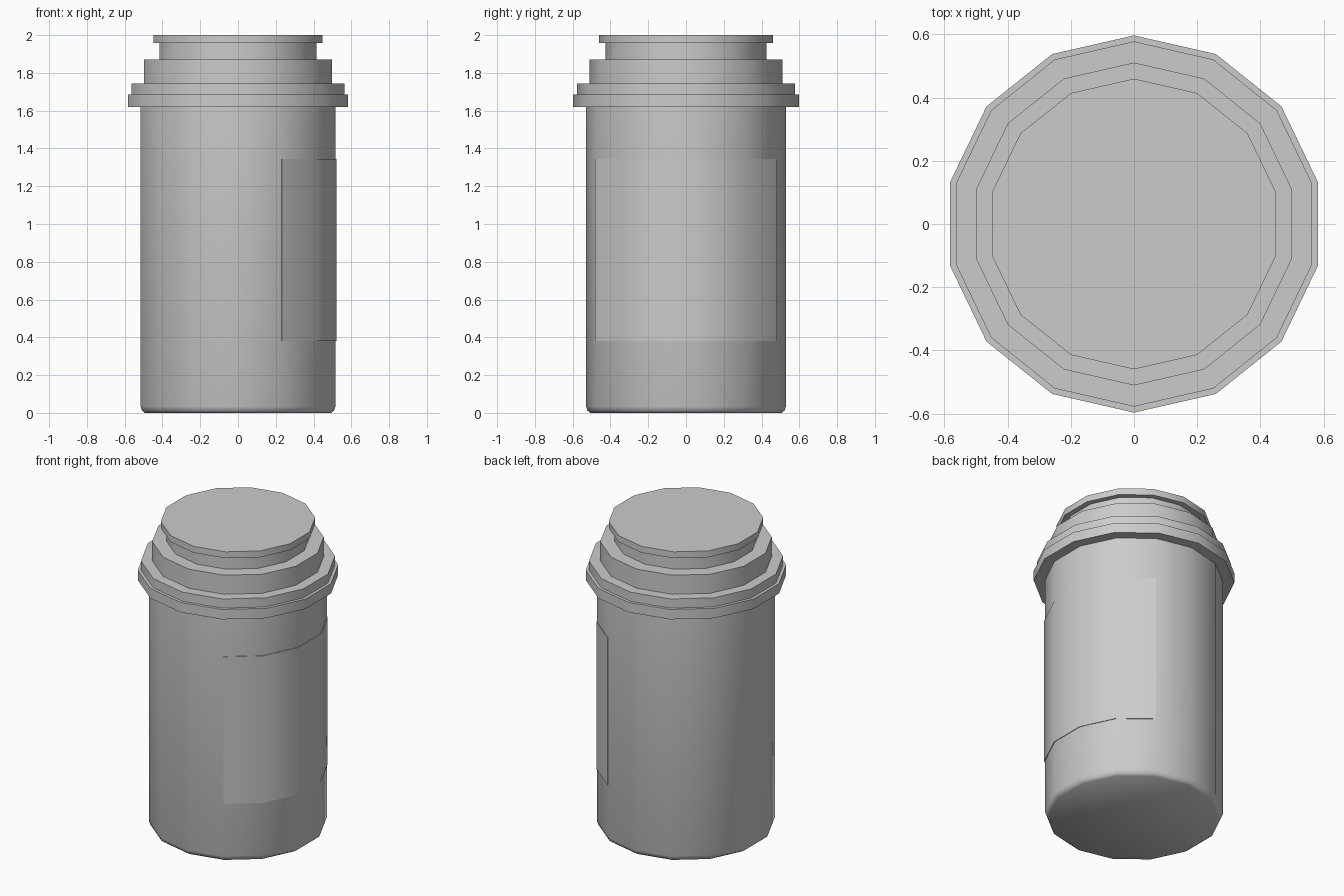
import bpy, bmesh, math

if "Cube" in bpy.data.objects:
    bpy.data.objects.remove(bpy.data.objects["Cube"])

SIDES = 14


def ring_point(i, r, z):
    # corner 0 points along +y, counting towards +x
    a = 2 * math.pi * i / SIDES
    return (r * math.sin(a), r * math.cos(a), z)


def finish(bm, name):
    bmesh.ops.recalc_face_normals(bm, faces=bm.faces)
    mesh = bpy.data.meshes.new(name)
    bm.to_mesh(mesh)
    bm.free()
    obj = bpy.data.objects.new(name, mesh)
    bpy.context.collection.objects.link(obj)
    bpy.ops.object.select_all(action='DESELECT')
    obj.select_set(True)
    bpy.context.view_layer.objects.active = obj
    bpy.ops.object.shade_smooth_by_angle(angle=math.radians(45))
    return obj


def lathe(name, profile):
    """Closed 14-sided solid from a list of (radius, z)."""
    bm = bmesh.new()
    rings = [[bm.verts.new(ring_point(i, r, z)) for i in range(SIDES)] for r, z in profile]
    for a, b in zip(rings, rings[1:]):
        for i in range(SIDES):
            j = (i + 1) % SIDES
            bm.faces.new((a[i], a[j], b[j], b[i]))
    bm.faces.new(rings[0])
    bm.faces.new(rings[-1])
    return finish(bm, name)


# Jar body with a small bottom bevel
lathe("jar_body", [(0.506, 0), (0.521, 0.012), (0.53, 0.035), (0.53, 1.62)])

# Stepped lid
lathe("lid", [(0.597, 1.62), (0.597, 1.685), (0.578, 1.685), (0.578, 1.745),
              (0.511, 1.745), (0.511, 1.87), (0.425, 1.87), (0.425, 1.958),
              (0.46, 1.958), (0.46, 2.0)])

# Thin label wrapped round the right side, over five facets
bm = bmesh.new()
section = [(0.53, 0.38), (0.534, 0.38), (0.534, 1.345), (0.53, 1.345)]
cols = [[bm.verts.new(ring_point(i, r, z)) for r, z in section] for i in range(1, 7)]
for a, b in zip(cols, cols[1:]):
    for k in range(3):
        bm.faces.new((a[k], a[k + 1], b[k + 1], b[k]))
bm.faces.new(cols[0])
bm.faces.new(cols[-1])
finish(bm, "label")
